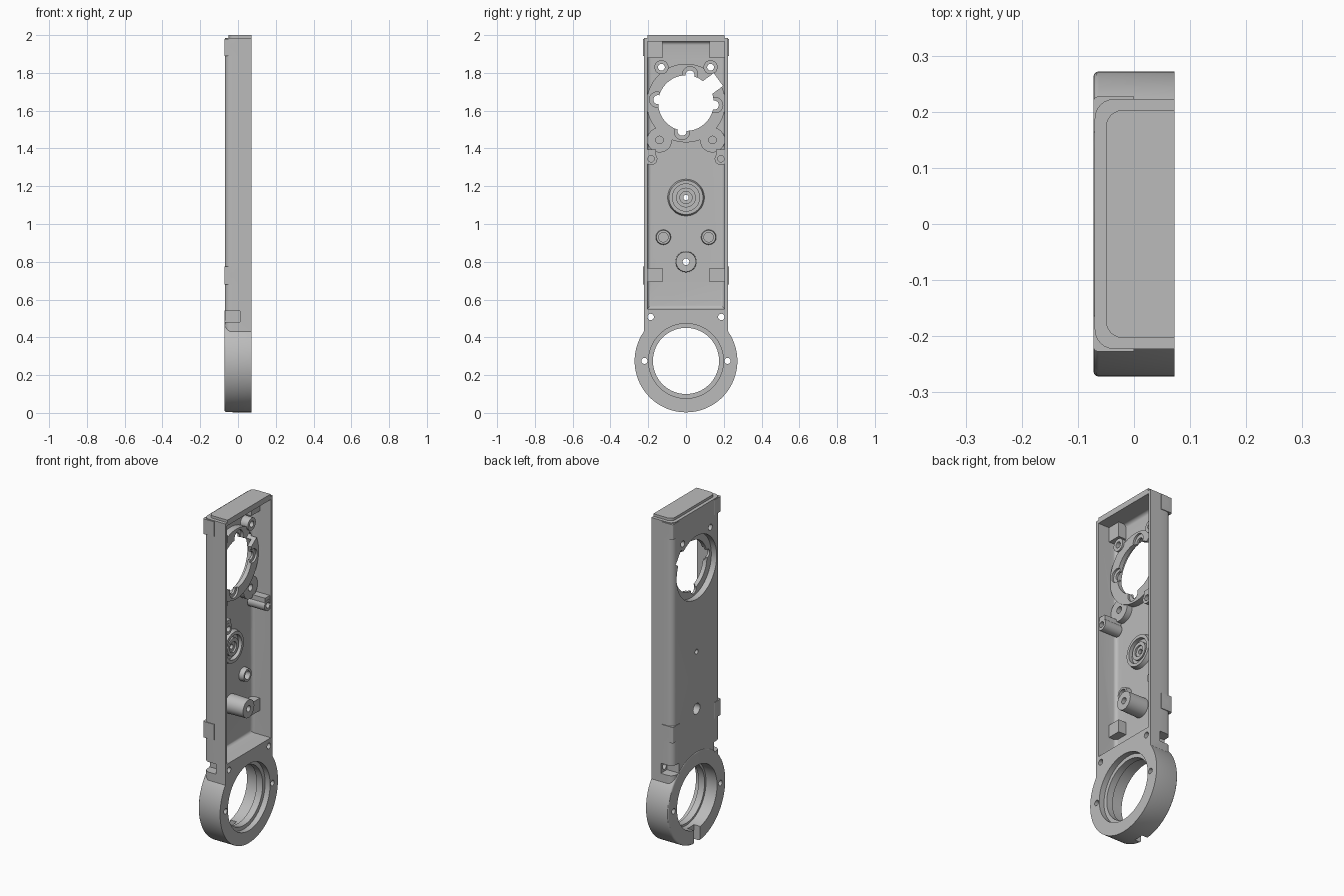
import bpy, bmesh, math
from mathutils import Matrix

if "Cube" in bpy.data.objects:
    bpy.data.objects.remove(bpy.data.objects["Cube"], do_unlink=True)

grey = bpy.data.materials.new("plain grey")
grey.use_nodes = True
grey.diffuse_color = (0.5, 0.5, 0.5, 1)
grey.node_tree.nodes["Principled BSDF"].inputs["Base Color"].default_value = (0.5, 0.5, 0.5, 1)

HALF = 0.0725      # half thickness of the casing
FLOOR = -0.05      # inner face of the back plate
SIDES = (-1, 1)


def finish(name, bm):
    bmesh.ops.recalc_face_normals(bm, faces=bm.faces[:])
    mesh = bpy.data.meshes.new(name)
    bm.to_mesh(mesh)
    bm.free()
    ob = bpy.data.objects.new(name, mesh)
    mesh.materials.append(grey)
    bpy.context.collection.objects.link(ob)
    return ob


def round_edges(bm, rule, width, steps):
    bmesh.ops.recalc_face_normals(bm, faces=bm.faces[:])
    bm.normal_update()
    edges = [e for e in bm.edges if rule(e.verts[0].co, e.verts[1].co)]
    bmesh.ops.bevel(bm, geom=edges, offset=width, offset_type='OFFSET', segments=steps,
                    profile=0.5, affect='EDGES', clamp_overlap=True)


def box(name, x, y, z, rule=None, width=0.0, turn=None):
    """Block spanning the given ranges, with optional rounded edges."""
    bm = bmesh.new()
    bmesh.ops.create_cube(bm, size=1)
    for v in bm.verts:
        for i, (lo, hi) in enumerate((x, y, z)):
            v.co[i] = (lo + hi) / 2 + v.co[i] * (hi - lo)
    if rule:
        round_edges(bm, rule, width, 6)
    if turn:
        bm.transform(turn)
    return finish(name, bm)


def disc(name, y, z, r, x0, x1, tip=None, rim=0.0, sides=64):
    """Round part with its axis along x; tip is the radius at x1."""
    bm = bmesh.new()
    bmesh.ops.create_cone(bm, cap_ends=True, segments=sides, radius1=r,
                          radius2=r if tip is None else tip, depth=x1 - x0)
    bm.transform(Matrix.Translation(((x0 + x1) / 2, y, z)) @ Matrix.Rotation(math.pi / 2, 4, 'Y'))
    if rim:
        round_edges(bm, lambda a, b: max(a.x, b.x) < x0 + 0.001, rim, 3)
    return finish(name, bm)


def combine(tool, operation):
    mod = casing.modifiers.new("combine", 'BOOLEAN')
    mod.operation = operation
    mod.solver = 'EXACT'
    mod.object = tool
    bpy.context.view_layer.objects.active = casing
    bpy.ops.object.modifier_apply(modifier=mod.name)
    bpy.data.objects.remove(tool, do_unlink=True)


def add(tool):
    combine(tool, 'UNION')


def cut(tool):
    combine(tool, 'DIFFERENCE')


def back_upright(a, b):
    return a.x < -0.04 and b.x < -0.04 and abs(a.z - b.z) > 0.01


# Long casing with rounded back corners, top lip and end ring
casing = box("casing", (-0.07, HALF), (-0.223, 0.223), (0.32, 1.985), back_upright, 0.035)
add(box("top_lip", (FLOOR, HALF), (-0.203, 0.203), (1.9, 2.0), back_upright, 0.03))
add(disc("end_ring", 0, 0.275, 0.272, -HALF, HALF, rim=0.01, sides=96))
for s in SIDES:
    for low, high in ((1.89, 1.98), (0.68, 0.775)):
        add(box("side_tab", (-HALF, 0), sorted((s * 0.16, s * 0.227)), (low, high),
                back_upright, 0.008))

# Open cavity
cut(box("cavity", (FLOOR, 0.2), (-0.205, 0.205), (0.55, 1.967),
        lambda a, b: max(a.x, b.x) < FLOOR + 0.001, 0.02))

# Stepped bore of the end ring
cut(disc("back_bore", 0, 0.275, 0.188, -0.2, 0.0, sides=96))
cut(disc("through_bore", 0, 0.275, 0.175, -0.2, 0.2, sides=96))
cut(disc("front_bore", 0, 0.275, 0.198, 0.04, 0.2, sides=96))
cut(box("ring_notch", (-0.2, -0.03), (-0.03, 0.03), (-0.1, 0.12)))

# Socket collar with its bosses
CZ = 1.64
add(disc("collar", 0, CZ, 0.208, -0.06, -0.01, sides=96))
for s in SIDES:
    add(disc("upper_screw_boss", s * 0.13, 1.83, 0.037, -0.06, 0.0))
    add(disc("lower_pad", s * 0.14, 1.445, 0.066, -0.06, -0.015))
    add(disc("tall_boss", s * 0.185, 1.345, 0.033, -0.045, 0.068))
    add(box("tall_boss_web", (-0.045, 0.066), sorted((s * 0.16, s * 0.213)), (1.345, 1.395)))
    add(box("top_block", (-0.06, 0.0), sorted((s * 0.125, s * 0.21)), (1.88, 1.975)))
    add(box("lower_block", (-0.06, 0.0), sorted((s * 0.125, s * 0.21)), (0.693, 0.767)))
    add(disc("small_post", s * 0.12, 0.93, 0.041, -0.06, -0.02, tip=0.037))

# Pivot seat and tall post on the floor
add(disc("pivot_seat", 0, 1.14, 0.1, -0.06, -0.025, tip=0.09))
cut(disc("pivot_recess", 0, 1.14, 0.072, -0.048, 0.1))
add(disc("pivot_hub", 0, 1.14, 0.052, -0.06, -0.032))
cut(disc("hub_recess", 0, 1.14, 0.032, -0.042, 0.1))
add(disc("tall_post", 0, 0.8, 0.056, -0.06, 0.07, tip=0.053))

# Socket opening with slots around it
cut(disc("socket_recess", 0, CZ, 0.188, -0.2, -0.035, sides=96))
cut(disc("socket_hole", 0, CZ, 0.147, -0.2, 0.2, sides=96))
for degrees in (82, 173, -4, 262):
    a = math.radians(degrees)
    y, z = math.cos(a), math.sin(a)
    cut(disc("slot_pocket", y * 0.155, CZ + z * 0.155, 0.04, -0.022, 0.06))
    cut(disc("slot", y * 0.15, CZ + z * 0.15, 0.024, -0.2, 0.06))
cut(box("wide_slot", (-0.2, 0.06), (0.08, 0.212), (-0.042, 0.042),
        turn=Matrix.Translation((0, 0, CZ)) @ Matrix.Rotation(math.radians(36), 4, 'X')))

# Screw holes
cut(disc("pivot_hole", 0, 1.14, 0.014, -0.2, 0.2, sides=24))
cut(disc("post_hole", 0, 0.8, 0.018, -0.2, 0.2, sides=24))
cut(disc("post_counterbore", 0, 0.8, 0.032, -0.2, -0.03, sides=32))
for s in SIDES:
    for y, z, r, start in ((0.13, 1.83, 0.018, -0.2), (0.14, 1.445, 0.02, -0.045),
                           (0.185, 1.345, 0.017, 0.0), (0.12, 0.93, 0.025, -0.05),
                           (0.187, 0.508, 0.017, -0.2), (0.22, 0.275, 0.016, -0.2)):
        cut(disc("screw_hole", s * y, z, r, start, 0.2, sides=24))
    # Side pockets and cross holes
    cut(box("side_pocket", (-0.2, 0.01), sorted((s * 0.165, s * 0.4)), (0.48, 0.54)))
    for z in (1.945, 0.73):
        hole = disc("cross_hole", 0, 0, 0.015, 0.1, 0.3, sides=24)
        hole.data.transform(Matrix.Translation((-0.028, 0, z)) @ Matrix.Rotation(s * math.pi / 2, 4, 'Z'))
        cut(hole)

# Smooth rounded surfaces, crisp edges
bpy.ops.object.select_all(action='DESELECT')
casing.select_set(True)
bpy.context.view_layer.objects.active = casing
bpy.ops.object.shade_smooth_by_angle(angle=math.radians(30))
